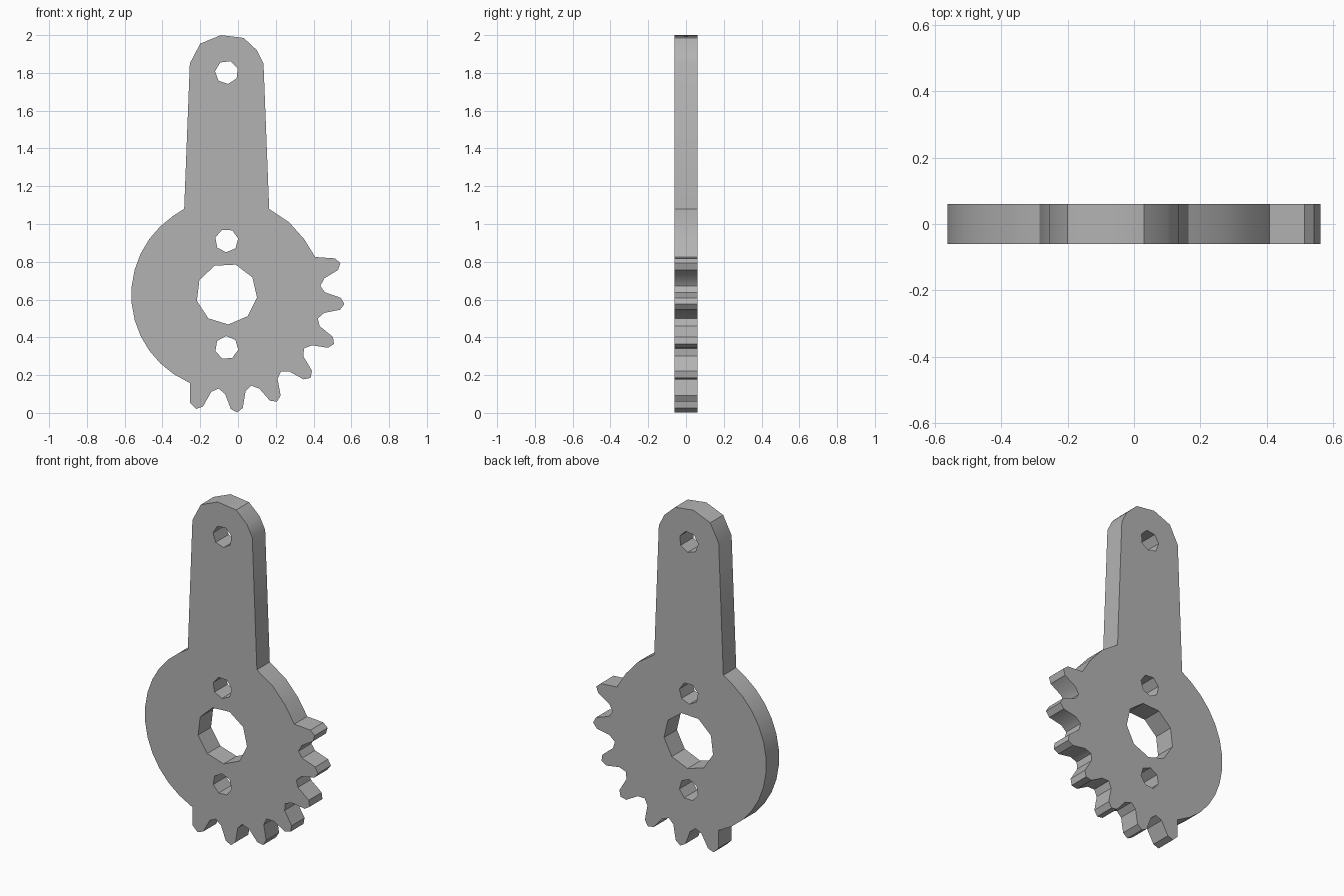
import bpy, bmesh
from math import radians, cos, sin

cube = bpy.data.objects.get("Cube")
if cube:
    bpy.data.objects.remove(cube, do_unlink=True)

CX, CZ = -0.06, 0.625      # gear centre
HALF = 0.06                # half thickness
ROOT = 0.505               # disc radius


def polar(radius, degrees, cx=CX, cz=CZ):
    a = radians(degrees)
    return (cx + radius * cos(a), cz + radius * sin(a))


def ring(cz, radius, sides, start):
    return [polar(radius, start + 360 * i / sides, CX, cz) for i in range(sides)]


# Lever arm with rounded top, from the right shoulder to the left one
outline = [(0.165, 1.08), (0.135, 1.85), (0.1, 1.92), (0.03, 1.985),
           (-0.09, 2.0), (-0.2, 1.955), (-0.255, 1.85), (-0.285, 1.08)]

# Plain rim of the disc
outline += [polar(ROOT, 124 + 10.2 * i) for i in range(13)]

# Seven teeth, lower left round to the right
TOOTH = [(-6, 0.525), (-3, 0.605), (0, 0.625), (3, 0.605), (6, 0.52)]
for k in range(7):
    centre = -105 + 20.1 * k
    flank = TOOTH
    if k == 0:
        flank = [(-7.5, ROOT), (-3.6, 0.605)] + TOOTH[2:]
    if k == 6:
        flank = TOOTH[:4] + [(7.5, 0.51)]
    outline += [polar(r, centre + a) for a, r in flank]
    if k < 6:
        outline.append(polar(0.498, centre + 10))

# Rim between the last tooth and the arm
outline += [(0.35, 0.92), (0.27, 1.01)]

# Bore and three pin holes
loops = [outline, ring(0.63, 0.162, 9, -7),
         ring(1.803, 0.062, 7, 20), ring(0.912, 0.062, 7, 10),
         ring(0.345, 0.062, 7, -10)]

# Fill the profile and extrude it through the thickness
bm = bmesh.new()
for points in loops:
    verts = [bm.verts.new((x, -HALF, z)) for x, z in points]
    for i, v in enumerate(verts):
        bm.edges.new((v, verts[i - 1]))
bmesh.ops.triangle_fill(bm, use_beauty=True, edges=bm.edges[:], normal=(0, -1, 0))
extruded = bmesh.ops.extrude_face_region(bm, geom=bm.faces[:], use_keep_orig=True)
moved = [g for g in extruded["geom"] if isinstance(g, bmesh.types.BMVert)]
bmesh.ops.translate(bm, verts=moved, vec=(0, 2 * HALF, 0))
bmesh.ops.recalc_face_normals(bm, faces=bm.faces[:])

mesh = bpy.data.meshes.new("sector_gear_lever")
bm.to_mesh(mesh)
bm.free()
lever = bpy.data.objects.new("sector_gear_lever", mesh)
bpy.context.collection.objects.link(lever)

# Grey material
grey = bpy.data.materials.new("plain_grey")
grey.use_nodes = True
colour = (0.45, 0.45, 0.45, 1)
grey.diffuse_color = colour
grey.node_tree.nodes["Principled BSDF"].inputs["Base Color"].default_value = colour
mesh.materials.append(grey)

# Smooth rim with sharp corners
bpy.ops.object.select_all(action="DESELECT")
lever.select_set(True)
bpy.context.view_layer.objects.active = lever
bpy.ops.object.shade_smooth_by_angle(angle=radians(30))
